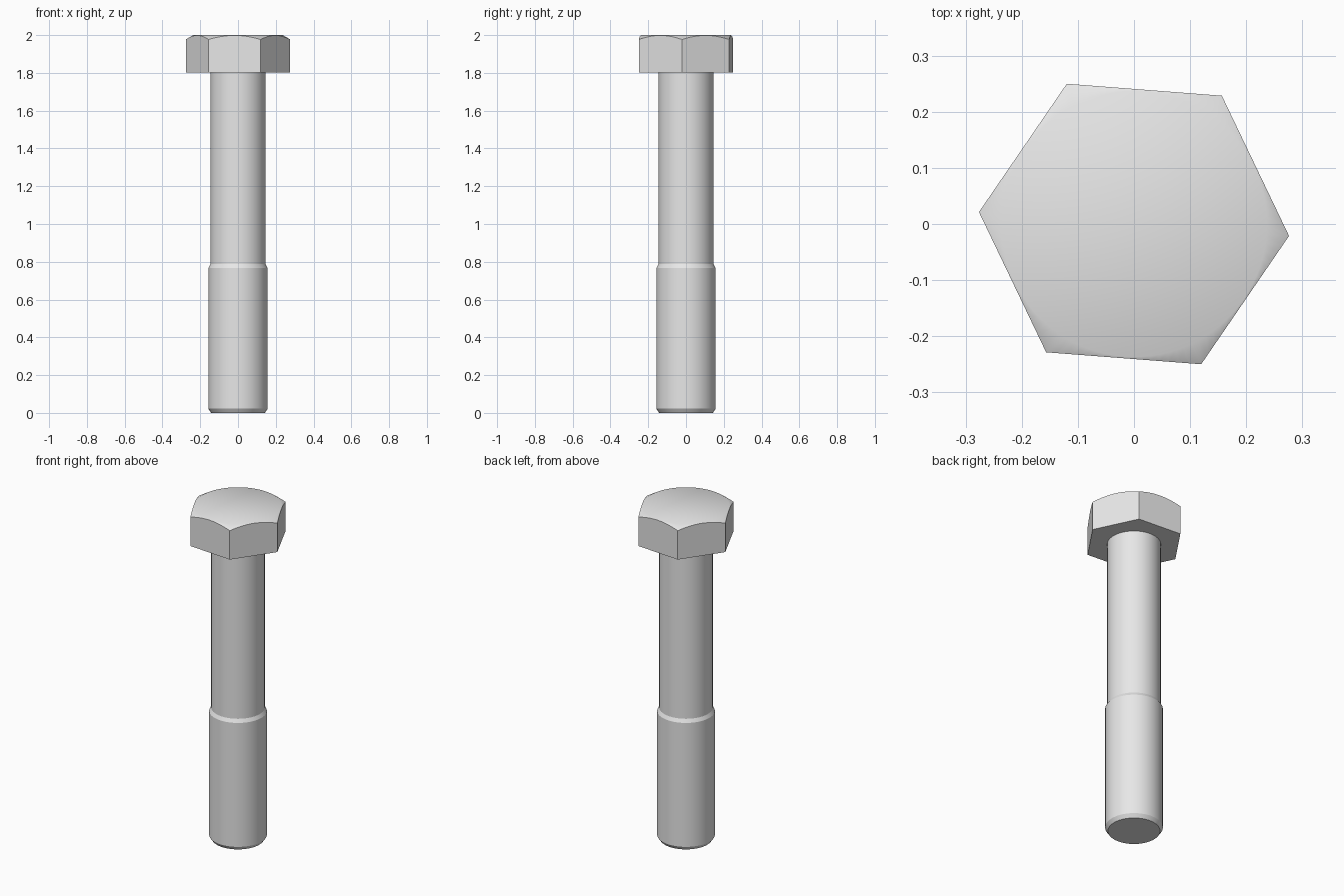
import bpy
import bmesh
from math import cos, sin, pi, radians, tan

cube = bpy.data.objects.get("Cube")
if cube:
    bpy.data.objects.remove(cube, do_unlink=True)

SEGMENTS = 96
TURN = radians(-4.4)      # rotation of the hexagon about z
APOTHEM = 0.24

steel = bpy.data.materials.new("plain steel grey")
steel.use_nodes = True
grey = (0.8, 0.8, 0.8, 1)
steel.diffuse_color = grey
steel.node_tree.nodes["Principled BSDF"].inputs["Base Color"].default_value = grey


def loft(name, rings, angle):
    """Skin a stack of rings; each ring maps a step angle to (radius, z)."""
    bm = bmesh.new()
    steps = [2 * pi * i / SEGMENTS for i in range(SEGMENTS)]
    loops = []
    for ring in rings:
        loop = []
        for a in steps:
            r, z = ring(a)
            loop.append(bm.verts.new((r * cos(a + TURN), r * sin(a + TURN), z)))
        loops.append(loop)
    for low, high in zip(loops, loops[1:]):
        for i in range(SEGMENTS):
            j = (i + 1) % SEGMENTS
            bm.faces.new((low[i], low[j], high[j], high[i]))
    bm.faces.new(loops[0][::-1])
    bm.faces.new(loops[-1])
    mesh = bpy.data.meshes.new(name)
    bm.to_mesh(mesh)
    bm.free()
    mesh.materials.append(steel)
    obj = bpy.data.objects.new(name, mesh)
    bpy.context.collection.objects.link(obj)
    bpy.ops.object.select_all(action="DESELECT")
    obj.select_set(True)
    bpy.context.view_layer.objects.active = obj
    bpy.ops.object.shade_smooth_by_angle(angle=radians(angle))
    return obj


def circle(r, z):
    return lambda a: (r, z)


def hex_radius(a):
    return APOTHEM / cos(a % (pi / 3) - pi / 6)


# Shank: chamfered tip, thicker lower length, short taper, slim upper length
profile = [(0.142, 0), (0.157, 0.022), (0.157, 0.767), (0.146, 0.787), (0.146, 1.81)]
loft("bolt_shank", [circle(r, z) for r, z in profile], 25)

# Hexagonal head with a conical chamfer that leaves curved edges on the flats
crown = 0.237
loft("hex_head", [
    lambda a: (hex_radius(a), 1.803),
    lambda a: (hex_radius(a), 2 - (hex_radius(a) - crown) * tan(radians(30))),
    circle(crown, 2),
], 32)
